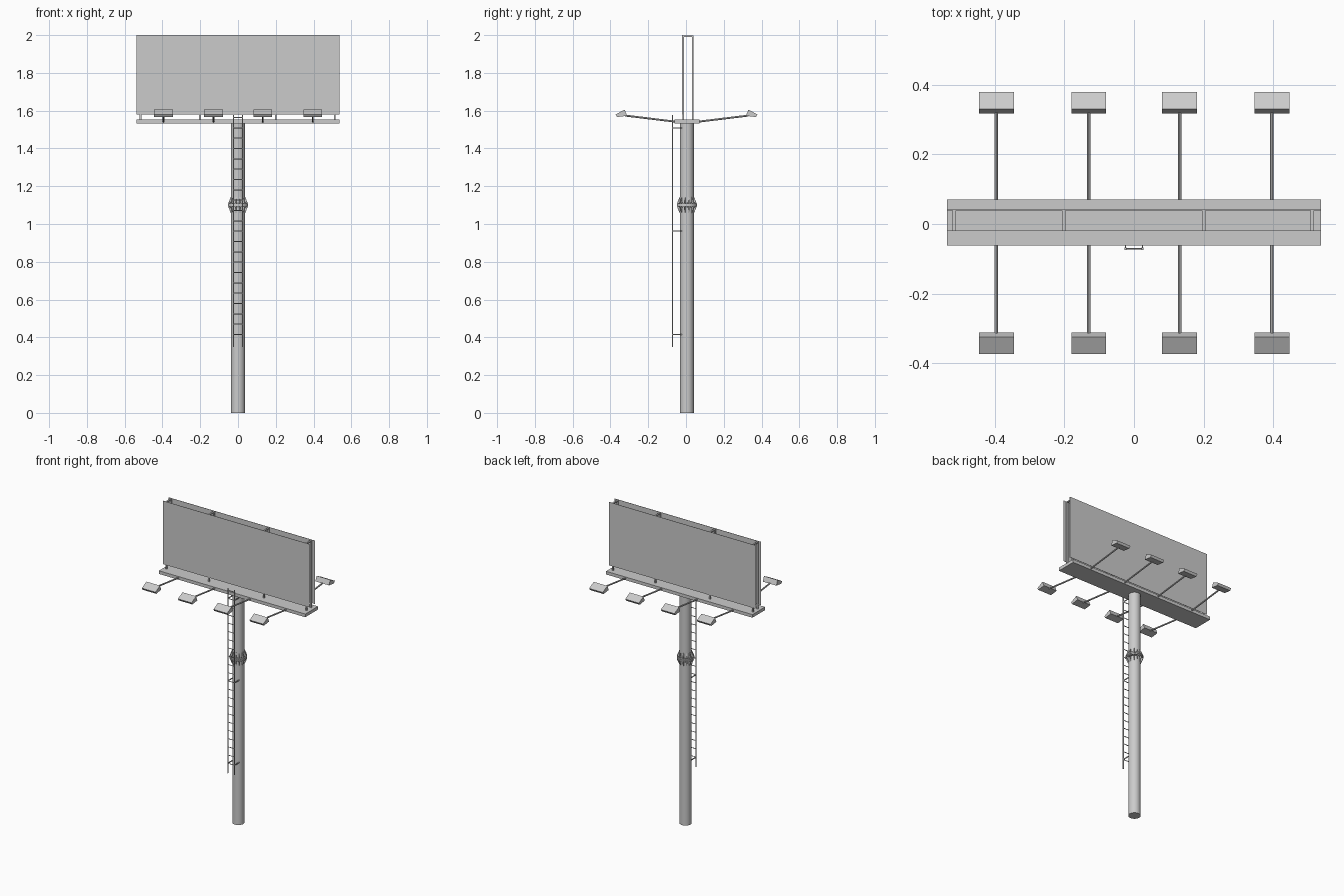
import bpy, bmesh, math
from mathutils import Vector

if "Cube" in bpy.data.objects:
    bpy.data.objects.remove(bpy.data.objects["Cube"])

CY = 0.0045   # depth centre of pole and platform


def finish(name, bm, smooth=False):
    bmesh.ops.recalc_face_normals(bm, faces=bm.faces)
    me = bpy.data.meshes.new(name)
    bm.to_mesh(me)
    bm.free()
    ob = bpy.data.objects.new(name, me)
    bpy.context.collection.objects.link(ob)
    if smooth:
        bpy.ops.object.select_all(action='DESELECT')
        ob.select_set(True)
        bpy.context.view_layer.objects.active = ob
        bpy.ops.object.shade_smooth_by_angle(angle=math.radians(35))
    return ob


def box(bm, lo, hi):
    vs = bmesh.ops.create_cube(bm, size=1)["verts"]
    for v in vs:
        v.co = Vector([l + (c + 0.5) * (h - l) for c, l, h in zip(v.co, lo, hi)])


def rod(bm, a, b, r, n=8):
    a, b = Vector(a), Vector(b)
    vs = bmesh.ops.create_cone(bm, cap_ends=True, segments=n, radius1=r, radius2=r,
                               depth=(b - a).length)["verts"]
    q = (b - a).to_track_quat('Z', 'Y')
    for v in vs:
        v.co = q @ v.co + (a + b) / 2


def prism(bm, pts, offset):
    f = bm.faces.new([bm.verts.new(p) for p in pts])
    ext = bmesh.ops.extrude_face_region(bm, geom=[f])["geom"]
    for v in ext:
        if isinstance(v, bmesh.types.BMVert):
            v.co += offset
    bm.faces.new([bm.verts.new(p) for p in pts]) if not f.is_valid else None


# Pole
bm = bmesh.new()
rod(bm, (0, CY, 0), (0, CY, 1.535), 0.037, 32)
finish("pole", bm, True)

# Bolted joint: two flange discs
bm = bmesh.new()
for z in (1.0925, 1.1015):
    rod(bm, (0, CY, z), (0, CY, z + 0.007), 0.053, 32)
finish("pole_flanges", bm, True)

# Triangular gussets above and below the flanges, with bolts between
gus, bolts = bmesh.new(), bmesh.new()
for i in range(12):
    a = math.tau * (i + 0.5) / 12
    d = Vector((math.cos(a), math.sin(a), 0))
    t = Vector((-d.y, d.x, 0)) * 0.004
    c = Vector((0, CY, 0))
    for s in (1, -1):
        prof = [(0.035, 0.008), (0.051, 0.008), (0.051, 0.014), (0.039, 0.042), (0.035, 0.042)]
        prism(gus, [c + d * r - t / 2 + Vector((0, 0, 1.1005 + s * h)) for r, h in prof], t)
    b = c + Vector((math.cos(a + math.tau / 24), math.sin(a + math.tau / 24), 0)) * 0.046
    rod(bolts, b + Vector((0, 0, 1.087)), b + Vector((0, 0, 1.114)), 0.003, 6)
finish("flange_gussets", gus)
finish("flange_bolts", bolts)

# Platform slab
bm = bmesh.new()
box(bm, (-0.5375, -0.062, 1.531), (0.5375, 0.071, 1.552))
finish("platform", bm)

# Two sign panels
for name, y in (("front_panel", -0.020), ("back_panel", 0.039)):
    bm = bmesh.new()
    box(bm, (-0.5375, y, 1.58), (0.5375, y + 0.002, 2.0))
    finish(name, bm)

# Support frames between the panels
bm = bmesh.new()
for x in (-0.516, -0.202, 0.2, 0.512):
    for y0, y1 in ((-0.018, -0.010), (0.031, 0.039)):
        box(bm, (x - 0.005, y0, 1.55), (x + 0.005, y1, 1.999))
    box(bm, (x - 0.005, -0.018, 1.991), (x + 0.005, 0.039, 1.999))
finish("panel_frames", bm)

# Floodlights on arms, front and back
arms, heads = bmesh.new(), bmesh.new()
for x in (-0.395, -0.13, 0.131, 0.396):
    for s in (-1, 1):
        rod(arms, (x, CY + s * 0.05, 1.5405), (x, CY + s * 0.326, 1.574), 0.005)
        prof = [(0.376, 1.580), (0.3275, 1.605), (0.3145, 1.573), (0.367, 1.566)]
        prism(heads, [(x - 0.05, CY * 0.6 + s * y, z) for y, z in prof], Vector((0.1, 0, 0)))
finish("lamp_arms", arms, True)
finish("lamp_heads", heads)

# Ladder rails, rungs and brackets to the pole
bm = bmesh.new()
for x in (-0.0245, 0.0245):
    box(bm, (x - 0.0025, -0.074, 0.35), (x + 0.0025, -0.068, 1.577))
finish("ladder_rails", bm)
bm = bmesh.new()
for i in range(22):
    z = 0.415 + 0.0547 * i
    rod(bm, (-0.024, -0.071, z), (0.024, -0.071, z), 0.0025, 6)
finish("ladder_rungs", bm)
bm = bmesh.new()
for z in (0.415, 0.962, 1.509):
    for x in (-0.0245, 0.0245):
        box(bm, (x - 0.002, -0.071, z - 0.003), (x + 0.002, -0.018, z + 0.003))
finish("ladder_brackets", bm)
